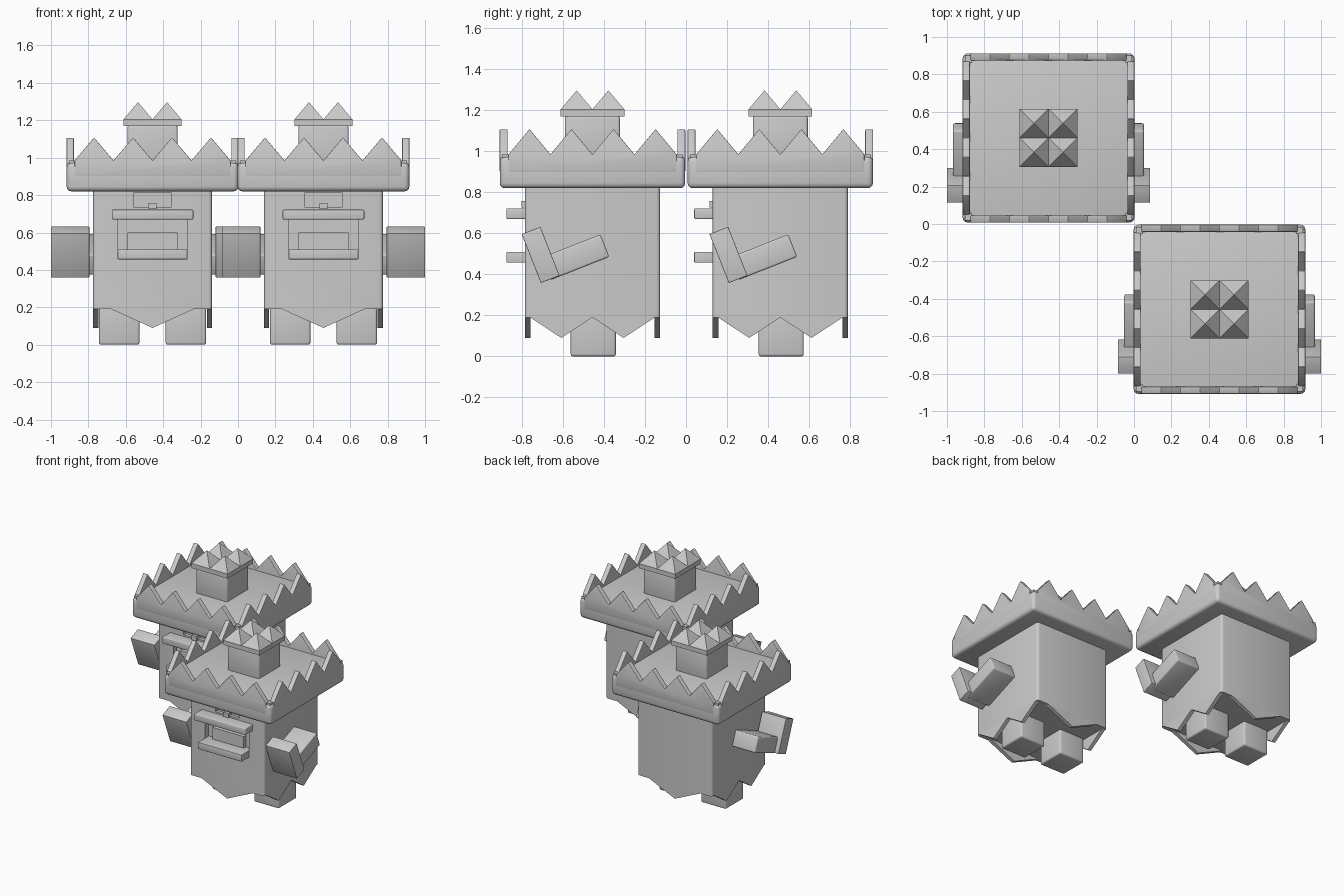
import bpy, bmesh, math
from mathutils import Matrix, Vector

if "Cube" in bpy.data.objects:
    bpy.data.objects.remove(bpy.data.objects["Cube"])

grey = bpy.data.materials.new("plain grey")
grey.diffuse_color = (0.6, 0.6, 0.6, 1)
grey.use_nodes = True
grey.node_tree.nodes["Principled BSDF"].inputs["Base Color"].default_value = grey.diffuse_color
parts = []


def finish(name, bm, bevel=0.0):
    bmesh.ops.recalc_face_normals(bm, faces=bm.faces)
    if bevel:
        bmesh.ops.bevel(bm, geom=bm.edges[:], offset=bevel, segments=3,
                        profile=0.5, affect='EDGES')
    me = bpy.data.meshes.new(name)
    bm.to_mesh(me)
    bm.free()
    me.materials.append(grey)
    ob = bpy.data.objects.new(name, me)
    bpy.context.collection.objects.link(ob)
    parts.append(ob)
    return ob


def box(name, x, y, z, bevel=0.0, matrix=None):
    """Box from (min, max) ranges, optionally moved by a matrix."""
    bm = bmesh.new()
    bmesh.ops.create_cube(bm, size=1)
    for v in bm.verts:
        v.co = Vector([(r[0] + r[1]) / 2 + c * (r[1] - r[0])
                       for r, c in zip((x, y, z), v.co)])
    if matrix:
        bm.transform(matrix)
    return finish(name, bm, bevel)


def panel(name, profile, d0, d1, side=False, bevel=0.0):
    """Profile of (along, z) points, extruded between depths d0 and d1."""
    bm = bmesh.new()
    place = lambda a, d, z: (d, a, z) if side else (a, d, z)
    f = bm.faces.new([bm.verts.new(place(a, d0, z)) for a, z in profile])
    ext = bmesh.ops.extrude_face_region(bm, geom=[f])
    shift = Vector(place(0, d1 - d0, 0))
    for v in ext["geom"]:
        if isinstance(v, bmesh.types.BMVert):
            v.co += shift
    return finish(name, bm, bevel)


def carve(target, x, y, z):
    """Cut a box out of the target and remove the cutter."""
    cutter = box("cutter", x, y, z)
    cutter.hide_render = True
    mod = target.modifiers.new("cut", 'BOOLEAN')
    mod.operation, mod.object, mod.solver = 'DIFFERENCE', cutter, 'EXACT'
    bpy.context.view_layer.update()
    dg = bpy.context.evaluated_depsgraph_get()
    target_mesh = bpy.data.meshes.new_from_object(target.evaluated_get(dg))
    target.modifiers.clear()
    target.data = target_mesh
    parts.remove(cutter)
    bpy.data.objects.remove(cutter)


BX, BY = 0.318, 0.33      # body half sizes
HX, HY = 0.459, 0.452     # crown half sizes

# body with upright edges rounded, recessed mouth and eye slot
bm = bmesh.new()
bmesh.ops.create_cube(bm, size=1)
for v in bm.verts:
    v.co = Vector((v.co.x * 2 * BX, v.co.y * 2 * BY, 0.51 + v.co.z * 0.64))
upright = [e for e in bm.edges if abs(e.verts[0].co.z - e.verts[1].co.z) > 0.1]
bmesh.ops.bevel(bm, geom=upright, offset=0.018, segments=3, profile=0.5, affect='EDGES')
body = finish("body", bm)
carve(body, (-0.187, 0.187), (-0.4, -BY + 0.04), (0.48, 0.69))
carve(body, (-0.1, 0.1), (-0.4, -BY + 0.025), (0.735, 0.815))

# hanging hem points: one front and back, two on each side
for s in (-1, 1):
    panel("hem_point", [(-0.22, 0.19), (0, 0.09), (0.22, 0.19)],
          s * BY, s * (BY - 0.028))
    for c in (-0.152, 0.152):
        panel("side_hem_point", [(c - 0.152, 0.19), (c, 0.09), (c + 0.152, 0.19)],
              s * BX, s * (BX - 0.028), True)

# face: brow bar, lower lip, mouth block and small nose
box("upper_lip", (-0.218, 0.218), (-0.42, -0.28), (0.67, 0.722), 0.006)
box("lower_lip", (-0.187, 0.187), (-0.42, -0.28), (0.457, 0.51), 0.004)
box("mouth_block", (-0.134, 0.134), (-BY + 0.012, -0.27), (0.5, 0.6))
box("nose", (-0.022, 0.022), (-BY - 0.016, -0.29), (0.725, 0.758))

# legs, arms and hands
tilt = Matrix.Translation((0, -0.253, 0.495)) @ Matrix.Rotation(math.radians(21.5), 4, 'X')
for s in (-1, 1):
    lx = sorted((s * 0.07, s * 0.286))
    box("leg", lx, (-0.106, 0.114), (0, 0.26), 0.012)
    ax = sorted((s * 0.29, s * 0.51))
    box("arm", ax, (0.0, 0.308), (-0.132, -0.014), 0.01, tilt)
    hx = sorted((s * 0.338, s * 0.543))
    box("hand", hx, (-0.049, 0.049), (-0.128, 0.128), 0.003, tilt)

# crown: floor slab with jagged walls
box("crown_base", (-HX, HX), (-HY, HY), (0.82, 0.975), 0.025)
for h, d, side in ((HX, HY, False), (HY, HX, True)):
    w = h - 0.042
    step = w / 4
    rim = [(-w + i * step, 1.108 if i % 2 else 0.985) for i in range(9)]
    for s in (-1, 1):
        panel("crown_wall", [(w, 0.9), (-w, 0.9)] + rim,
              s * (d + 0.0005), s * (d - 0.038), side, 0.004)
for sx in (-1, 1):
    for sy in (-1, 1):
        box("crown_corner", sorted((sx * (HX - 0.012), sx * (HX - 0.05))),
            sorted((sy * (HY - 0.012), sy * (HY - 0.05))), (0.9, 0.985))

# small tower with a cap of four pyramids
box("tower", (-0.134, 0.134), (-0.134, 0.134), (0.93, 1.174), 0.012)
box("tower_cap", (-0.155, 0.155), (-0.155, 0.155), (1.17, 1.205))
for px in (-0.0775, 0.0775):
    for py in (-0.0775, 0.0775):
        bm = bmesh.new()
        base = [bm.verts.new((px + a * 0.0775, py + b * 0.0775, 1.205))
                for a, b in ((-1, -1), (1, -1), (1, 1), (-1, 1))]
        tip = bm.verts.new((px, py, 1.297))
        bm.faces.new(base)
        for i in range(4):
            bm.faces.new((base[i], base[(i + 1) % 4], tip))
        finish("cap_pyramid", bm)

# smooth the rounded edges
bpy.ops.object.select_all(action='DESELECT')
for ob in parts:
    ob.select_set(True)
bpy.context.view_layer.objects.active = parts[0]
bpy.ops.object.shade_smooth_by_angle(angle=math.radians(35))

# two figures: one front right, one back left
for ob in parts:
    twin = ob.copy()
    bpy.context.collection.objects.link(twin)
    twin.location = (-0.457, 0.46, 0)
    ob.location = (0.457, -0.456, 0)
